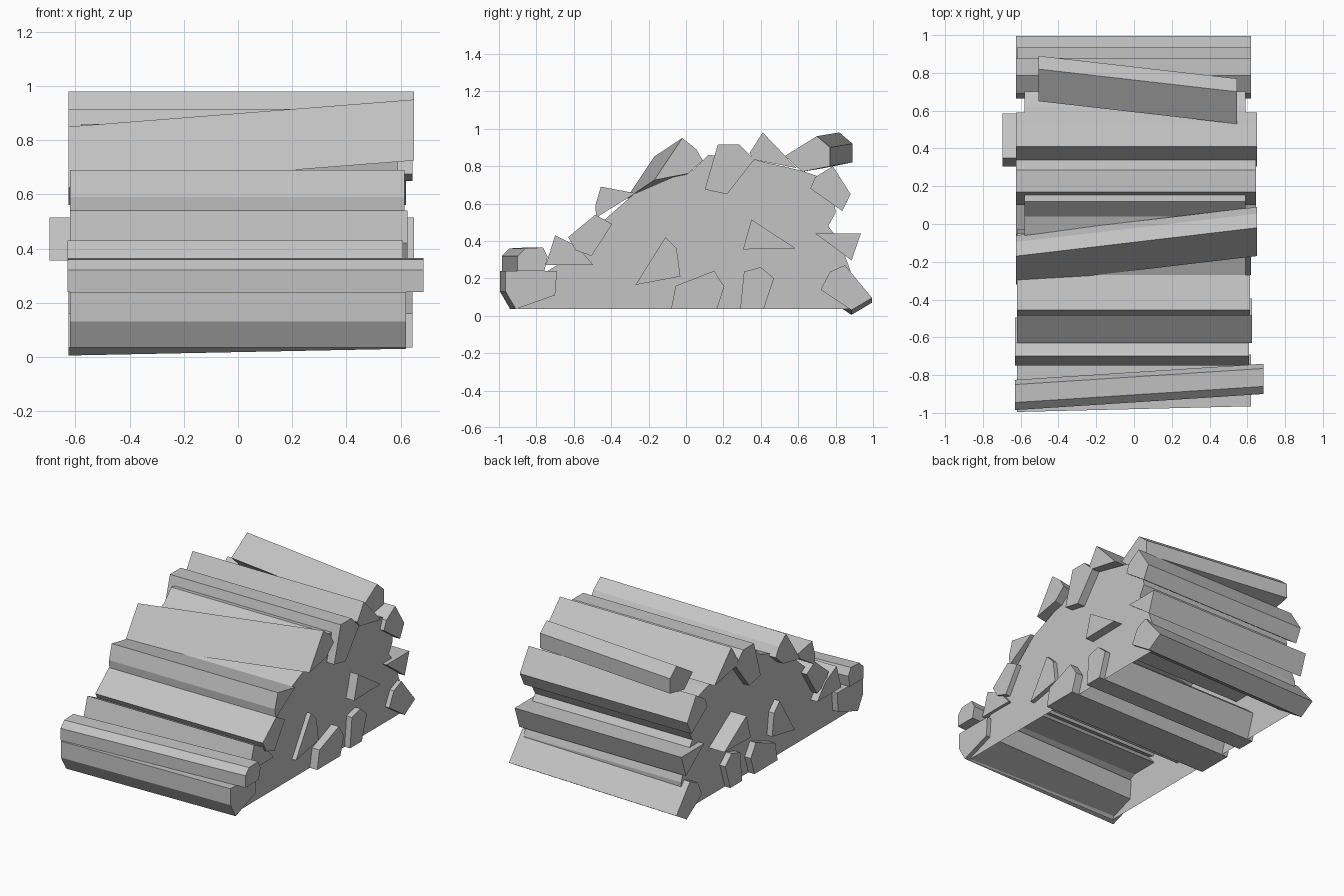
import bpy
import bmesh
from mathutils import Vector

default_cube = bpy.data.objects.get("Cube")
if default_cube:
    bpy.data.objects.remove(default_cube, do_unlink=True)

# One plain grey for the whole stack
GREY = (0.55, 0.55, 0.55, 1.0)
material = bpy.data.materials.new("plain_grey")
material.use_nodes = True
material.diffuse_color = GREY
material.node_tree.nodes["Principled BSDF"].inputs["Base Color"].default_value = GREY


def add_prism(name, profile, left, right, shift=(0, 0), open_bottom=False):
    """Sweep a (y, z) profile along x; shift moves the -x end to skew the log."""
    bm = bmesh.new()
    near = [bm.verts.new((right, y, z)) for y, z in profile]
    far = [bm.verts.new(Vector((left, y + shift[0], z + shift[1]))) for y, z in profile]
    bm.faces.new(near)
    bm.faces.new(far[::-1])
    count = len(profile)
    for i in range(count - 1 if open_bottom else count):
        j = (i + 1) % count
        bm.faces.new((near[i], far[i], far[j], near[j]))
    bmesh.ops.recalc_face_normals(bm, faces=bm.faces[:])
    mesh = bpy.data.meshes.new(name)
    bm.to_mesh(mesh)
    bm.free()
    mesh.materials.append(material)
    obj = bpy.data.objects.new(name, mesh)
    bpy.context.collection.objects.link(obj)
    return obj


# Hollow core of the pile, open underneath
core = add_prism("pile_core", [
    (-.9, .035), (-.74, .24), (-.55, .35), (-.45, .5), (-.28, .65), (-.05, .75),
    (.04, .78), (.12, .86), (.36, .835), (.62, .775), (.78, .72), (.8, .55),
    (.76, .48), (.82, .4), (.88, .24), (.88, .035)], -.58, .59, open_bottom=True)

# Logs climbing the front slope
add_prism("front_bottom_log", [
    (-.965, .24), (-.69, .24), (-.7, .11), (-.91, .035), (-.965, .13)],
    -.62, .62, shift=(-.03, 0))
add_prism("front_loose_log", [
    (-.9, .32), (-.86, .36), (-.765, .365), (-.74, .315), (-.757, .24), (-.9, .24)],
    -.63, .685, shift=(-.085, 0))
add_prism("front_wedge_log", [
    (-.75, .27), (-.7, .43), (-.58, .37), (-.495, .27)], -.63, .61)
add_prism("front_middle_log", [
    (-.63, .42), (-.485, .54), (-.395, .49), (-.505, .32), (-.59, .35)], -.62, .625)
add_prism("front_upper_log", [
    (-.455, .69), (-.27, .655), (-.48, .525), (-.485, .59)], -.62, .615)

# Logs along the crest, two of them lying askew
add_prism("front_crest_skewed_log", [
    (-.17, .725), (-.02, .95), (.055, .89), (.09, .83), (.01, .76)],
    -.625, .65, shift=(-.15, -.1))
add_prism("middle_crest_log", [
    (.17, .915), (.285, .915), (.365, .835), (.22, .65), (.1, .675)], -.625, .645)
add_prism("peak_log", [
    (.34, .87), (.41, .98), (.525, .86), (.59, .79), (.36, .835)], -.625, .65)
add_prism("rear_crest_skewed_log", [
    (.53, .855), (.7, .96), (.77, .9), (.77, .8), (.62, .77)],
    -.505, .545, shift=(.12, .02))

# Logs down the steep back
add_prism("rear_upper_log", [
    (.69, .74), (.785, .8), (.88, .65), (.835, .56), (.665, .68)], -.625, .62)
add_prism("rear_wedge_log", [
    (.69, .44), (.935, .44), (.885, .295), (.8, .36)], -.62, .62)
add_prism("rear_bottom_log", [
    (.72, .14), (.77, .235), (.85, .27), (.995, .095), (.885, .03)],
    -.625, .62, shift=(0, -.025))

# Logs running through the core, showing at both ends
add_prism("inner_triangle_log", [
    (-.27, .165), (-.11, .42), (-.05, .36), (-.03, .21)], -.62, .62)
add_prism("inner_bottom_front_log", [
    (-.08, .035), (-.055, .16), (.15, .24), (.205, .155), (.165, .035)], -.625, .645)
add_prism("inner_bottom_rear_log", [
    (.29, .035), (.31, .235), (.4, .26), (.47, .2), (.415, .035)], -.62, .63)
add_prism("inner_long_log", [
    (.305, .355), (.35, .515), (.585, .36)], -.695, .65)
